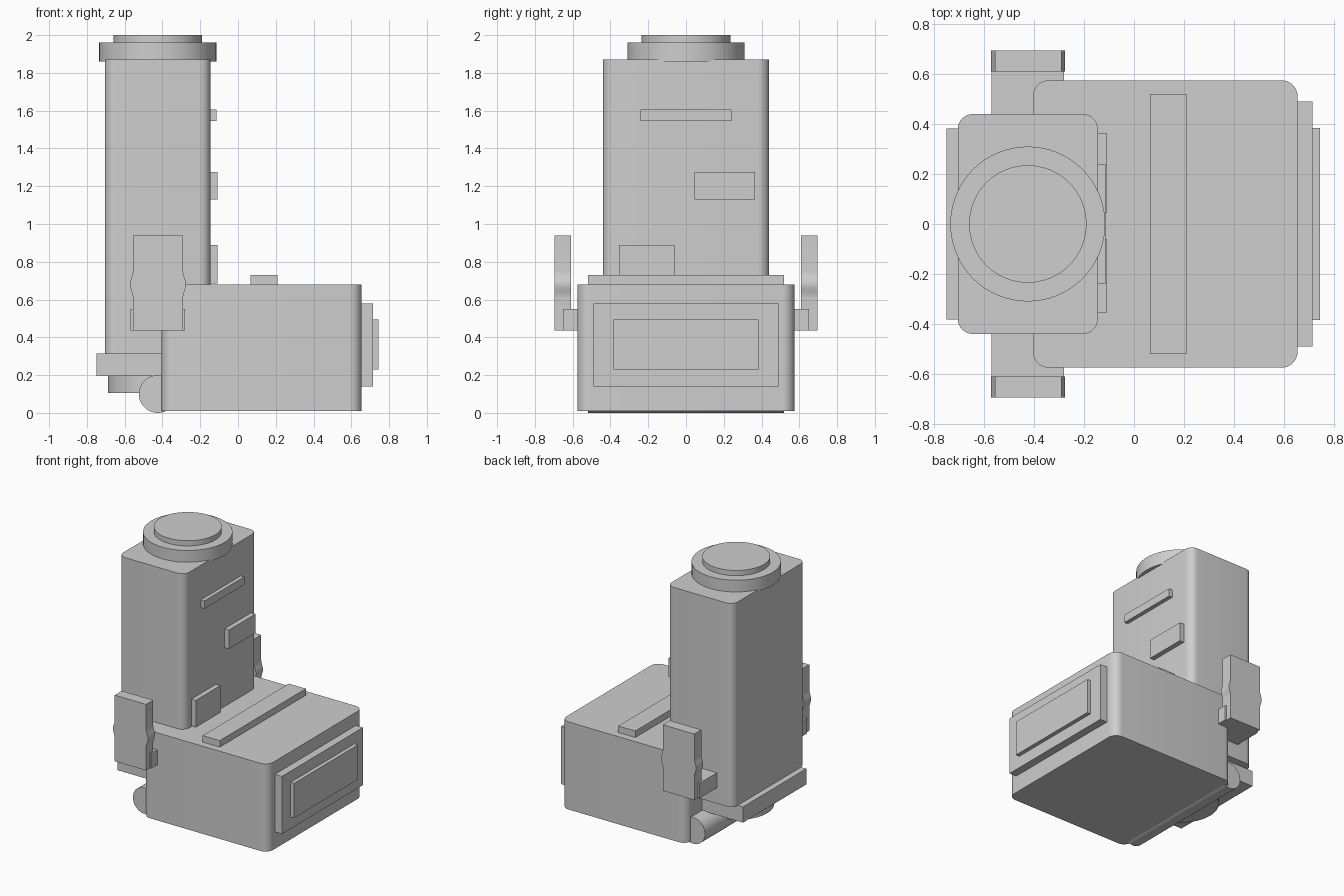
import bpy, bmesh, math
from mathutils import Matrix

if "Cube" in bpy.data.objects:
    bpy.data.objects.remove(bpy.data.objects["Cube"])

grey = bpy.data.materials.new("light grey")
grey.diffuse_color = (0.62, 0.62, 0.62, 1)
grey.use_nodes = True
grey.node_tree.nodes["Principled BSDF"].inputs["Base Color"].default_value = grey.diffuse_color


def finish(name, bm, smooth=True):
    bmesh.ops.recalc_face_normals(bm, faces=bm.faces)
    mesh = bpy.data.meshes.new(name)
    bm.to_mesh(mesh)
    bm.free()
    mesh.materials.append(grey)
    ob = bpy.data.objects.new(name, mesh)
    bpy.context.collection.objects.link(ob)
    if smooth:
        bpy.context.view_layer.objects.active = ob
        ob.select_set(True)
        bpy.ops.object.shade_smooth_by_angle(angle=math.radians(30))
        ob.select_set(False)
    return ob


def box(name, x, y, z, radius=0):
    """Box from ranges, with optional rounded upright edges."""
    bm = bmesh.new()
    size = Matrix.Diagonal((x[1] - x[0], y[1] - y[0], z[1] - z[0], 1))
    mid = Matrix.Translation((sum(x) / 2, sum(y) / 2, sum(z) / 2))
    bmesh.ops.create_cube(bm, size=1, matrix=mid @ size)
    if radius:
        upright = [e for e in bm.edges
                   if abs(e.verts[0].co.z - e.verts[1].co.z) > 0.01]
        bmesh.ops.bevel(bm, geom=upright, offset=radius, segments=8,
                        profile=0.5, affect='EDGES')
    return finish(name, bm, radius > 0)


def cylinder(name, centre, radius, depth, along_y=False):
    bm = bmesh.new()
    turn = Matrix.Rotation(math.pi / 2 if along_y else 0, 4, 'X')
    bmesh.ops.create_cone(bm, cap_ends=True, segments=64, radius1=radius,
                          radius2=radius, depth=depth,
                          matrix=Matrix.Translation(centre) @ turn)
    return finish(name, bm)


# Main housing with its top strip and stepped end panel
box("housing", (-0.405, 0.655), (-0.575, 0.575), (0.01, 0.68), 0.065)
box("top_strip", (0.065, 0.21), (-0.52, 0.52), (0.67, 0.73))
box("end_panel", (0.64, 0.715), (-0.49, 0.49), (0.14, 0.58))
box("end_panel_inset", (0.70, 0.745), (-0.385, 0.385), (0.23, 0.495))

# Upright column and stacked cap
box("column", (-0.705, -0.145), (-0.44, 0.44), (0.315, 1.87), 0.06)
cylinder("cap_ring", (-0.425, 0, 1.91), 0.31, 0.10)
cylinder("cap_top", (-0.425, 0, 1.97), 0.235, 0.06)

# Raised plates on the column face
box("slot_plate", (-0.16, -0.115), (-0.24, 0.24), (1.545, 1.605))
box("upper_plate", (-0.16, -0.108), (0.045, 0.365), (1.13, 1.275))
box("lower_plate", (-0.16, -0.108), (-0.355, -0.06), (0.685, 0.89))

# Column foot, bottom disc and hinge barrel
box("column_foot", (-0.75, -0.30), (-0.383, 0.383), (0.195, 0.315))
cylinder("bottom_disc", (-0.425, 0, 0.15), 0.263, 0.09)
cylinder("hinge_barrel", (-0.425, 0, 0.10), 0.10, 1.04, along_y=True)

# Side brackets and grips with a rounded bulge part way up
heights = [0.435] + [0.61 + 0.14 * i / 12 for i in range(13)] + [0.94]


def half_width(z):
    t = (z - 0.68) / 0.07
    return 0.133 + (0.0075 * (1 + math.cos(math.pi * t)) if abs(t) < 1 else 0)


for side, label in ((-1, "front"), (1, "back")):
    box(label + "_bracket", (-0.57, -0.28),
        tuple(sorted((side * 0.40, side * 0.65))), (0.435, 0.55))
    bm = bmesh.new()
    outline = [(-0.4235 + half_width(z), z) for z in heights]
    outline += [(-0.4235 - half_width(z), z) for z in reversed(heights)]
    face = bm.faces.new([bm.verts.new((x, side * 0.61, z)) for x, z in outline])
    out = bmesh.ops.extrude_face_region(bm, geom=[face])
    moved = [v for v in out["geom"] if isinstance(v, bmesh.types.BMVert)]
    bmesh.ops.translate(bm, verts=moved, vec=(0, side * 0.085, 0))
    finish(label + "_grip", bm)
